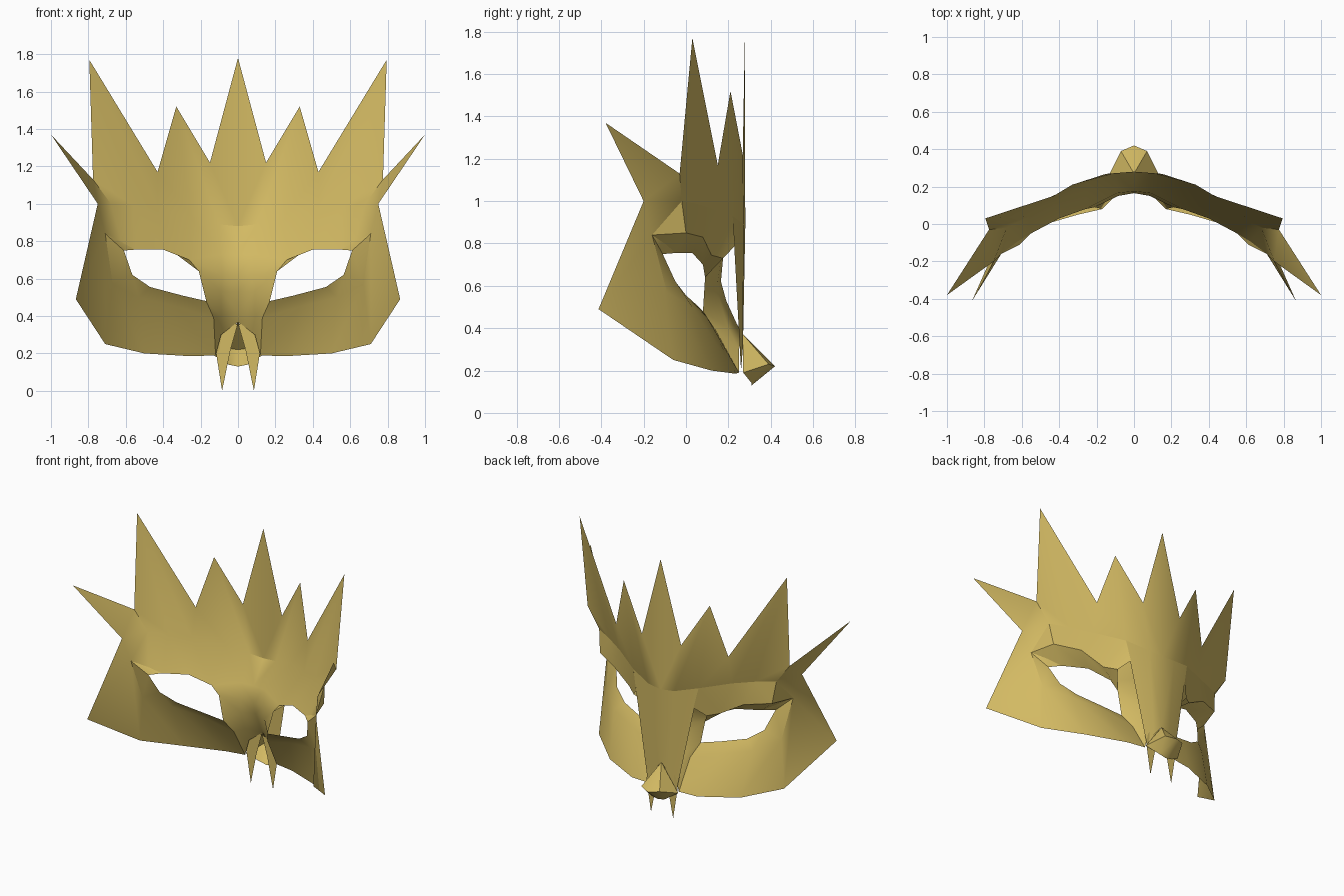
import bpy
import bmesh
from math import radians

cube = bpy.data.objects.get("Cube")
if cube:
    bpy.data.objects.remove(cube, do_unlink=True)

gold = bpy.data.materials.new("old gold")
gold.use_nodes = True
gold.diffuse_color = (.65, .49, .125, 1)
gold.node_tree.nodes["Principled BSDF"].inputs["Base Color"].default_value = gold.diffuse_color


def strip(upper_row, lower_row):
    """Faces joining two matching rows of points."""
    return [(upper_row[i], upper_row[i + 1], lower_row[i + 1], lower_row[i])
            for i in range(len(upper_row) - 1)]


def sheet(name, faces, smooth_angle=40):
    """One half of a thin sheet, mirrored across the middle."""
    bm = bmesh.new()
    verts = {}
    for face in faces:
        corners = []
        for point in face:
            if point not in verts:
                verts[point] = bm.verts.new(point)
            if verts[point] not in corners:
                corners.append(verts[point])
        if len(corners) > 2:
            bm.faces.new(corners)
    bmesh.ops.recalc_face_normals(bm, faces=bm.faces[:])
    # the show side of the mask looks backwards
    if sum(f.normal.y * f.calc_area() for f in bm.faces) < 0:
        bmesh.ops.reverse_faces(bm, faces=bm.faces[:])
    mesh = bpy.data.meshes.new(name)
    bm.to_mesh(mesh)
    bm.free()
    mesh.materials.append(gold)
    obj = bpy.data.objects.new(name, mesh)
    bpy.context.collection.objects.link(obj)
    bpy.ops.object.select_all(action='DESELECT')
    obj.select_set(True)
    bpy.context.view_layer.objects.active = obj
    bpy.ops.object.shade_smooth_by_angle(angle=radians(smooth_angle))
    mirror = obj.modifiers.new("mirror", 'MIRROR')
    mirror.use_clip = True
    mirror.merge_threshold = .001
    return obj


# shared corner points
temple = (.75, -.2, 1)
ear_tip = (1, -.38, 1.37)
ear_root = (.775, -.03, 1.13)
eye_corner = (.71, -.16, .84)
eye_end = (.61, -.11, .75)
eye_inner = (.17, .08, .48)
nose_fold = (.13, .14, .39)
nose_foot = (.12, .25, .19)
beak_top = (0, .27, .37)

# crown: spiked upper edge standing upright over the brow line
brow_line = [(.68, -.02, 1), (.56, .04, .99), (.43, .11, .97),
             (.25, .22, .93), (.1, .272, .89), (0, .28, .88)]
spikes = [ear_root, (.795, .03, 1.77), (.43, .15, 1.17),
          (.33, .21, 1.52), (.15, .268, 1.22), (0, .278, 1.78)]
crown = strip(spikes, brow_line)

# inner band sloping from the brow line to the top of the eye opening
eye_top = [eye_end, (.55, -.05, .755), (.4, .03, .755), (.26, .08, .7), (.21, .09, .64)]
band = strip(brow_line[:4], eye_top[:4])

# nose bridge: side, shoulder and middle rows from top to bottom
nose_side = [brow_line[3], eye_top[3], eye_top[4], eye_inner, nose_fold, nose_foot]
nose_shoulder = [brow_line[4], (.09, .165, .73), (.085, .15, .62),
                 (.09, .16, .53), (.09, .2, .4), (.09, .25, .3)]
nose_middle = [brow_line[5], (0, .175, .73), (0, .165, .62),
               (0, .19, .53), (0, .24, .42), beak_top]
nose = strip(nose_side, nose_shoulder) + strip(nose_shoulder, nose_middle)

# cheek: eye edge, fold around the eye, lower rim
eye_bottom = [eye_end, (.565, -.05, .62), (.47, 0, .555), (.3, .05, .51), eye_inner]
eye_fold = [eye_corner, (.67, -.09, .57), (.53, .03, .5), (.33, .1, .45), nose_fold]
rim = [(.867, -.413, .49), (.71, -.06, .25), (.5, .12, .2), (.25, .235, .185), nose_foot]
cheek = strip(eye_bottom, eye_fold) + strip(eye_fold, rim)

# temple and the ear-like side point
side = [(eye_corner, rim[0], temple),
        (eye_corner, temple, brow_line[0]),
        (eye_corner, brow_line[0], eye_end),
        (temple, ear_root, brow_line[0]),
        (temple, ear_tip, ear_root)]

sheet("mask_shell", crown + band + nose + cheek + side, 32)

# outer brow continuing the crown downwards, with its underside over the eye
ridge = [eye_corner, (.66, 0, .85), (.5, .08, .83), (.35, .12, .745),
         (.28, .175, .73), (.22, .232, .79)]
outer_brow = [(eye_corner, brow_line[0], ridge[1]),
              (brow_line[0], brow_line[1], ridge[1]),
              (brow_line[3], ridge[3], ridge[4]),
              (brow_line[3], ridge[4], ridge[5])]
sheet("brow_ridge", outer_brow + strip(brow_line[1:4], ridge[1:4])
      + strip(ridge[:5], eye_top), 32)

# crest tapering from the crown down to the beak
sheet("crest", strip(brow_line[3:], [(.11, .26, .2), (.06, .268, .3), beak_top]))

# beak
point = (0, .42, .22)
beak_side = (.07, .39, .23)
chin = (0, .31, .13)
chin_side = (.05, .31, .14)
beak_root = (.13, .27, .19)
sheet("beak", [(beak_top, point, beak_side), (beak_top, beak_side, beak_root),
               (point, beak_side, chin_side, chin),
               (beak_side, beak_root, chin_side)], 25)

# flat fangs under the nose
fang = [(0, .36), (.08, .32), (.105, .29), (.12, .22), (.085, 0), (.04, .22)]
sheet("fangs", [[(x, .262, z) for x, z in fang]])
